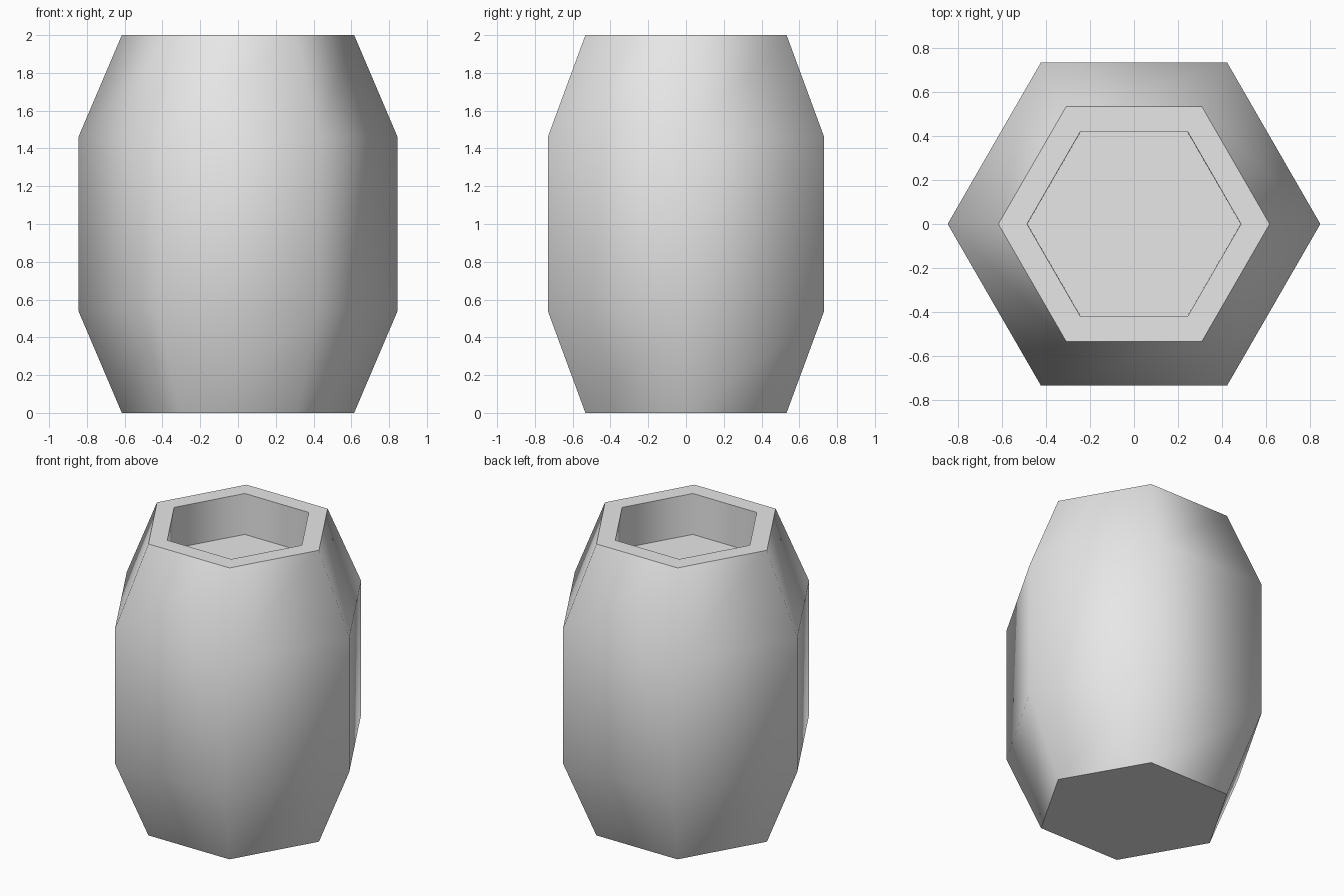
import bpy, bmesh
from math import cos, sin, tau, radians

if "Cube" in bpy.data.objects:
    bpy.data.objects.remove(bpy.data.objects["Cube"], do_unlink=True)

SIDES = 6

# Plain grey for the whole barrel
grey = bpy.data.materials.new("light_grey")
grey.use_nodes = True
colour = (0.8, 0.8, 0.8, 1)
grey.diffuse_color = colour
grey.node_tree.nodes["Principled BSDF"].inputs["Base Color"].default_value = colour

# (corner radius, height) from the base, up the outside, then down into the recess
profile = [(0.615, 0), (0.845, 0.54), (0.845, 1.46), (0.615, 2),
           (0.485, 2), (0.483, 1.72)]


def ring(bm, radius, z):
    return [bm.verts.new((radius * cos(tau * i / SIDES), radius * sin(tau * i / SIDES), z))
            for i in range(SIDES)]


# Hexagonal barrel with a shallow recess in the top
bm = bmesh.new()
rings = [ring(bm, r, z) for r, z in profile]
for low, high in zip(rings, rings[1:]):
    for i in range(SIDES):
        j = (i + 1) % SIDES
        bm.faces.new((low[i], low[j], high[j], high[i]))
bm.faces.new(rings[0][::-1])
bm.faces.new(rings[-1])

mesh = bpy.data.meshes.new("barrel")
bm.to_mesh(mesh)
bm.free()
mesh.materials.append(grey)
barrel = bpy.data.objects.new("barrel", mesh)
bpy.context.collection.objects.link(barrel)

# Smooth around the sides, sharp at the rim, recess and base
bpy.ops.object.select_all(action="DESELECT")
barrel.select_set(True)
bpy.context.view_layer.objects.active = barrel
bpy.ops.object.shade_smooth_by_angle(angle=radians(65))
